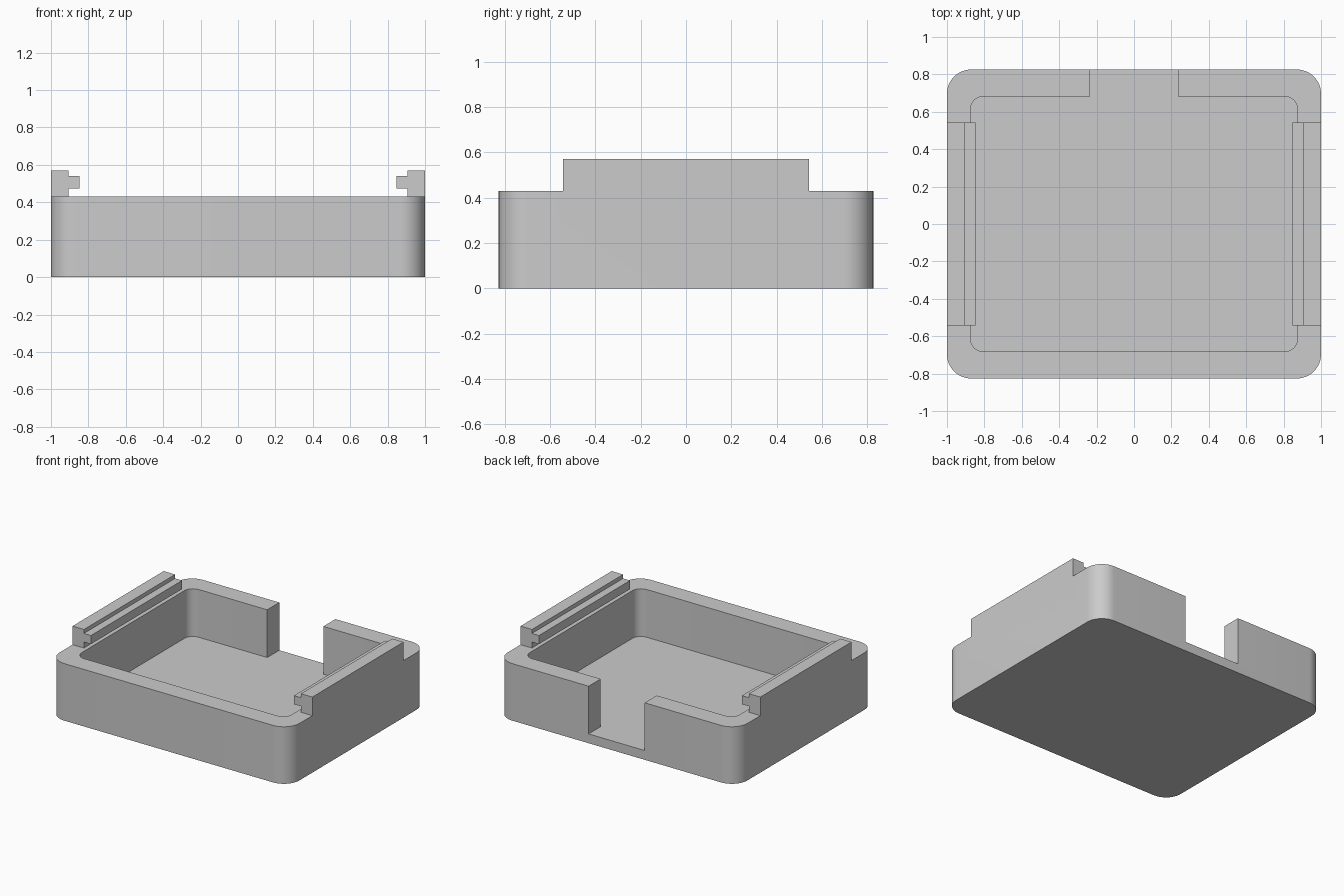
import bpy
import bmesh
from math import cos, sin, pi, radians

if "Cube" in bpy.data.objects:
    bpy.data.objects.remove(bpy.data.objects["Cube"])

GREY = (0.6, 0.6, 0.6, 1.0)
mat = bpy.data.materials.new("light grey")
mat.use_nodes = True
mat.diffuse_color = GREY
mat.node_tree.nodes["Principled BSDF"].inputs["Base Color"].default_value = GREY

HALF_X, HALF_Y = 1.0, 0.826
FLOOR, RIM, TOP = 0.07, 0.43, 0.57


def rounded_rect(hx, hy, r, steps=12):
    """Outline of a rounded rectangle, counter-clockwise."""
    pts = []
    for i, (sx, sy) in enumerate([(1, 1), (-1, 1), (-1, -1), (1, -1)]):
        for k in range(steps + 1):
            a = (i + k / steps) * pi / 2
            pts.append((sx * (hx - r) + r * cos(a), sy * (hy - r) + r * sin(a)))
    return pts


def prism(name, points, offset):
    """Closed solid made by sweeping a flat 3D outline along an offset."""
    bm = bmesh.new()
    face = bm.faces.new([bm.verts.new(p) for p in points])
    swept = bmesh.ops.extrude_face_region(bm, geom=[face], use_keep_orig=True)
    verts = [g for g in swept["geom"] if isinstance(g, bmesh.types.BMVert)]
    bmesh.ops.translate(bm, verts=verts, vec=offset)
    bmesh.ops.recalc_face_normals(bm, faces=bm.faces)
    mesh = bpy.data.meshes.new(name)
    bm.to_mesh(mesh)
    bm.free()
    mesh.materials.append(mat)
    obj = bpy.data.objects.new(name, mesh)
    bpy.context.collection.objects.link(obj)
    return obj


def upright(name, outline, z0, z1):
    return prism(name, [(x, y, z0) for x, y in outline], (0, 0, z1 - z0))


def combine(target, tool, operation):
    """Apply a boolean and discard the tool."""
    mod = target.modifiers.new(operation, "BOOLEAN")
    mod.operation, mod.solver, mod.object = operation, "EXACT", tool
    bpy.context.view_layer.objects.active = target
    bpy.ops.object.modifier_apply(modifier=mod.name)
    bpy.data.objects.remove(tool)


# Tray body with its cavity and the gap in the back wall
tray = upright("tray", rounded_rect(HALF_X, HALF_Y, 0.13), 0, RIM)
combine(tray, upright("cavity", rounded_rect(0.875, 0.682, 0.07), FLOOR, 0.8), "DIFFERENCE")
gap = [(-0.234, 0.5), (0.234, 0.5), (0.234, 1.0), (-0.234, 1.0)]
combine(tray, upright("back_gap", gap, FLOOR, 0.8), "DIFFERENCE")

# Side rails with an inward tongue
RAIL_Y, INNER, TIP = 0.543, 0.905, 0.847
profile = [(HALF_X, RIM - 0.05), (HALF_X, TOP), (INNER, TOP), (INNER, 0.54),
           (TIP, 0.54), (TIP, 0.475), (INNER, 0.475), (INNER, RIM - 0.05)]
for side, label in ((1, "left_rail"), (-1, "right_rail")):
    outline = [(side * x, -RAIL_Y, z) for x, z in profile]
    combine(tray, prism(label, outline, (0, 2 * RAIL_Y, 0)), "UNION")

# Smooth corners, sharp edges
bpy.ops.object.select_all(action="DESELECT")
tray.select_set(True)
bpy.context.view_layer.objects.active = tray
bpy.ops.object.shade_smooth_by_angle(angle=radians(30))
